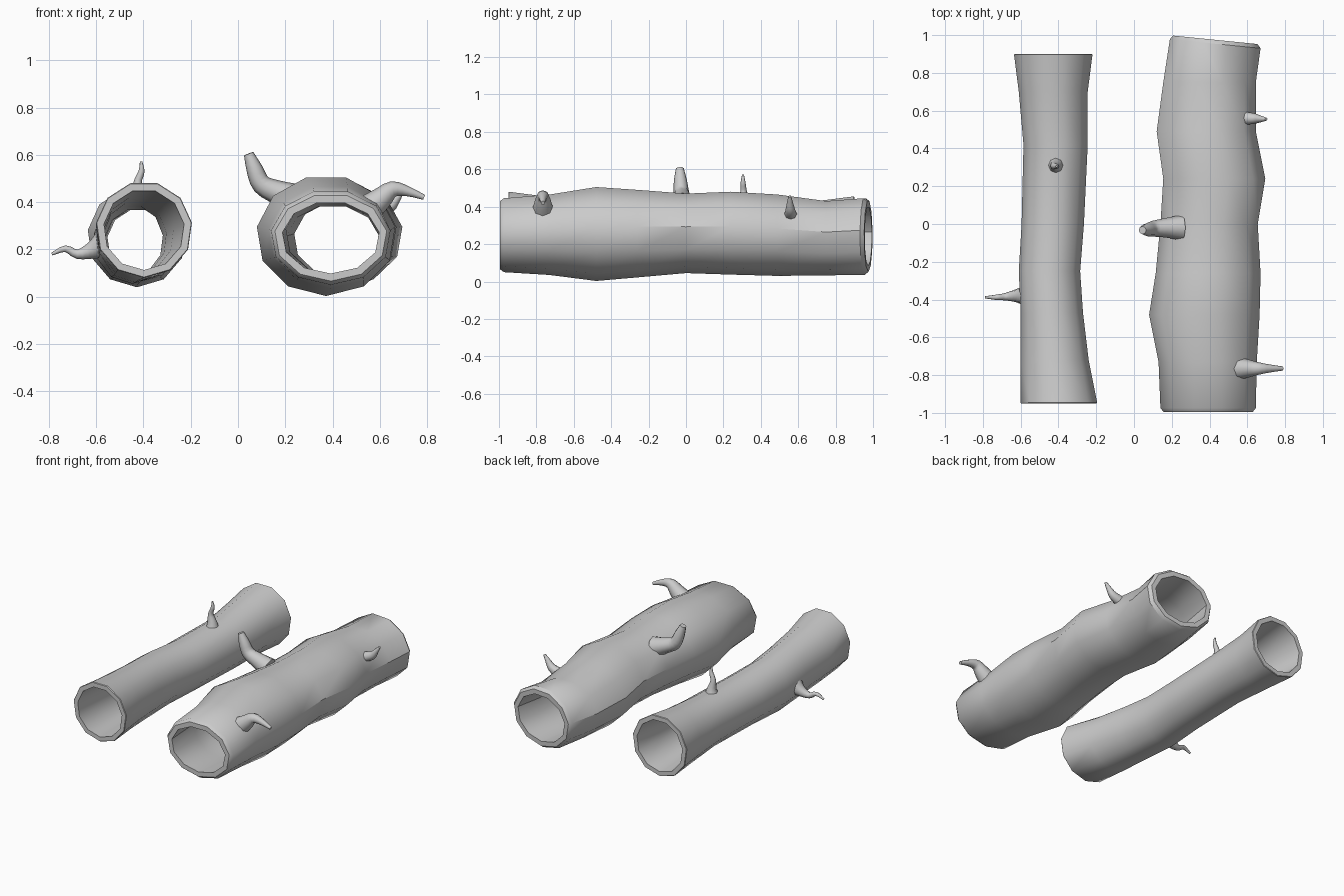
import bpy, bmesh, math
from mathutils import Vector

if "Cube" in bpy.data.objects:
    bpy.data.objects.remove(bpy.data.objects["Cube"])

SIDES = 11


def finish(name, bm, angle):
    bmesh.ops.recalc_face_normals(bm, faces=bm.faces)
    me = bpy.data.meshes.new(name)
    bm.to_mesh(me)
    bm.free()
    ob = bpy.data.objects.new(name, me)
    bpy.context.collection.objects.link(ob)
    bpy.ops.object.select_all(action='DESELECT')
    ob.select_set(True)
    bpy.context.view_layer.objects.active = ob
    bpy.ops.object.shade_smooth_by_angle(angle=math.radians(angle))
    return ob


def bridge(bm, a, b):
    n = len(a)
    for i in range(n):
        bm.faces.new((a[i], a[(i + 1) % n], b[(i + 1) % n], b[i]))


# Hollow log: each section is (y, left x, right x, bottom z, top z)
def log(name, sections, wall, bevel, tilt=0.0):
    pts = [(math.sin(2 * math.pi * i / SIDES), -math.cos(2 * math.pi * i / SIDES))
           for i in range(SIDES)]
    mx = max(p[0] for p in pts)
    mz = max(p[1] for p in pts)
    bm = bmesh.new()

    def ring(s, inset, dy=0.0, t=0.0):
        y, x0, x1, z0, z1 = s
        cx, hx = (x0 + x1) / 2, (x1 - x0) / 2 - inset
        z0, z1 = z0 + inset, z1 - inset
        out = []
        for u, v in pts:
            x = cx + u / mx * hx
            z = z0 + (v + 1) / (mz + 1) * (z1 - z0)
            out.append(bm.verts.new((x, y + dy + t * (x - cx), z)))
        return out

    first, last = sections[0], sections[-1]
    rings = [ring(first, bevel)]
    rings.append(ring(first, 0, bevel * 1.3))
    rings += [ring(s, 0) for s in sections[1:-1]]
    rings.append(ring(last, 0, -bevel * 1.3, tilt))
    rings.append(ring(last, bevel, 0, tilt))
    rings.append(ring(last, wall, 0, tilt))
    rings += [ring(s, wall) for s in reversed(sections[1:-1])]
    rings.append(ring(first, wall))
    for i, r in enumerate(rings):
        bridge(bm, r, rings[(i + 1) % len(rings)])
    return finish(name, bm, 38)


# Tapered twig: each point is (x, y, z, radius), smoothed by a spline
def branch(name, points, sides=8, steps=3):
    p = [Vector(q) for q in points]
    path = []
    for i in range(len(p) - 1):
        a, b, c, d = p[max(i - 1, 0)], p[i], p[i + 1], p[min(i + 2, len(p) - 1)]
        for k in range(steps):
            t = k / steps
            path.append(0.5 * (2 * b + (c - a) * t + (2 * a - 5 * b + 4 * c - d) * t * t
                               + (3 * b - a - 3 * c + d) * t ** 3))
    path.append(p[-1])
    bm = bmesh.new()
    rings = []
    for i, q in enumerate(path):
        tan = (path[min(i + 1, len(path) - 1)] - path[max(i - 1, 0)]).to_3d().normalized()
        side = tan.cross(Vector((0, 1, 0))).normalized()
        up = side.cross(tan)
        rings.append([bm.verts.new(q.to_3d() + q.w * (
            side * math.cos(2 * math.pi * j / sides) + up * math.sin(2 * math.pi * j / sides)))
            for j in range(sides)])
    for a, b in zip(rings, rings[1:]):
        bridge(bm, a, b)
    bm.faces.new(rings[0])
    bm.faces.new(rings[-1])
    return finish(name, bm, 50)


log("small_log", [
    (-0.95, -0.60, -0.195, 0.08, 0.48),
    (-0.72, -0.60, -0.24, 0.07, 0.45),
    (-0.47, -0.60, -0.27, 0.06, 0.43),
    (-0.25, -0.61, -0.285, 0.055, 0.415),
    (0.00, -0.595, -0.265, 0.06, 0.40),
    (0.42, -0.585, -0.245, 0.06, 0.40),
    (0.70, -0.61, -0.245, 0.05, 0.43),
    (0.90, -0.635, -0.22, 0.04, 0.455)], wall=0.033, bevel=0.003)

log("large_log", [
    (-0.995, 0.14, 0.645, 0.05, 0.445),
    (-0.73, 0.13, 0.65, 0.035, 0.465),
    (-0.48, 0.08, 0.665, 0.003, 0.505),
    (-0.26, 0.115, 0.67, 0.022, 0.49),
    (0.00, 0.14, 0.655, 0.045, 0.47),
    (0.24, 0.155, 0.695, 0.037, 0.48),
    (0.49, 0.12, 0.645, 0.03, 0.465),
    (0.75, 0.155, 0.645, 0.033, 0.43),
    (0.975, 0.19, 0.67, 0.035, 0.445)], wall=0.048, bevel=0.016, tilt=-0.1)

# Twigs on the small log
branch("small_top_twig", [
    (-0.415, 0.31, 0.37, 0.05), (-0.415, 0.31, 0.42, 0.032), (-0.425, 0.308, 0.48, 0.018),
    (-0.408, 0.305, 0.53, 0.013), (-0.41, 0.305, 0.572, 0.005)])
branch("small_side_twig", [
    (-0.57, -0.38, 0.22, 0.06), (-0.62, -0.38, 0.195, 0.036), (-0.68, -0.385, 0.18, 0.02),
    (-0.73, -0.388, 0.203, 0.014), (-0.787, -0.388, 0.18, 0.006)])

# Twigs on the large log
branch("large_top_branch", [
    (0.25, -0.02, 0.41, 0.068), (0.17, -0.02, 0.44, 0.052), (0.10, -0.025, 0.475, 0.042),
    (0.07, -0.03, 0.54, 0.035), (0.045, -0.033, 0.605, 0.021)])
branch("large_front_branch", [
    (0.55, -0.765, 0.37, 0.062), (0.605, -0.765, 0.415, 0.048), (0.655, -0.765, 0.455, 0.034),
    (0.72, -0.765, 0.445, 0.021), (0.787, -0.765, 0.42, 0.011)])
branch("large_back_twig", [
    (0.58, 0.56, 0.355, 0.036), (0.64, 0.558, 0.38, 0.027), (0.67, 0.556, 0.415, 0.018),
    (0.70, 0.555, 0.455, 0.008)])
